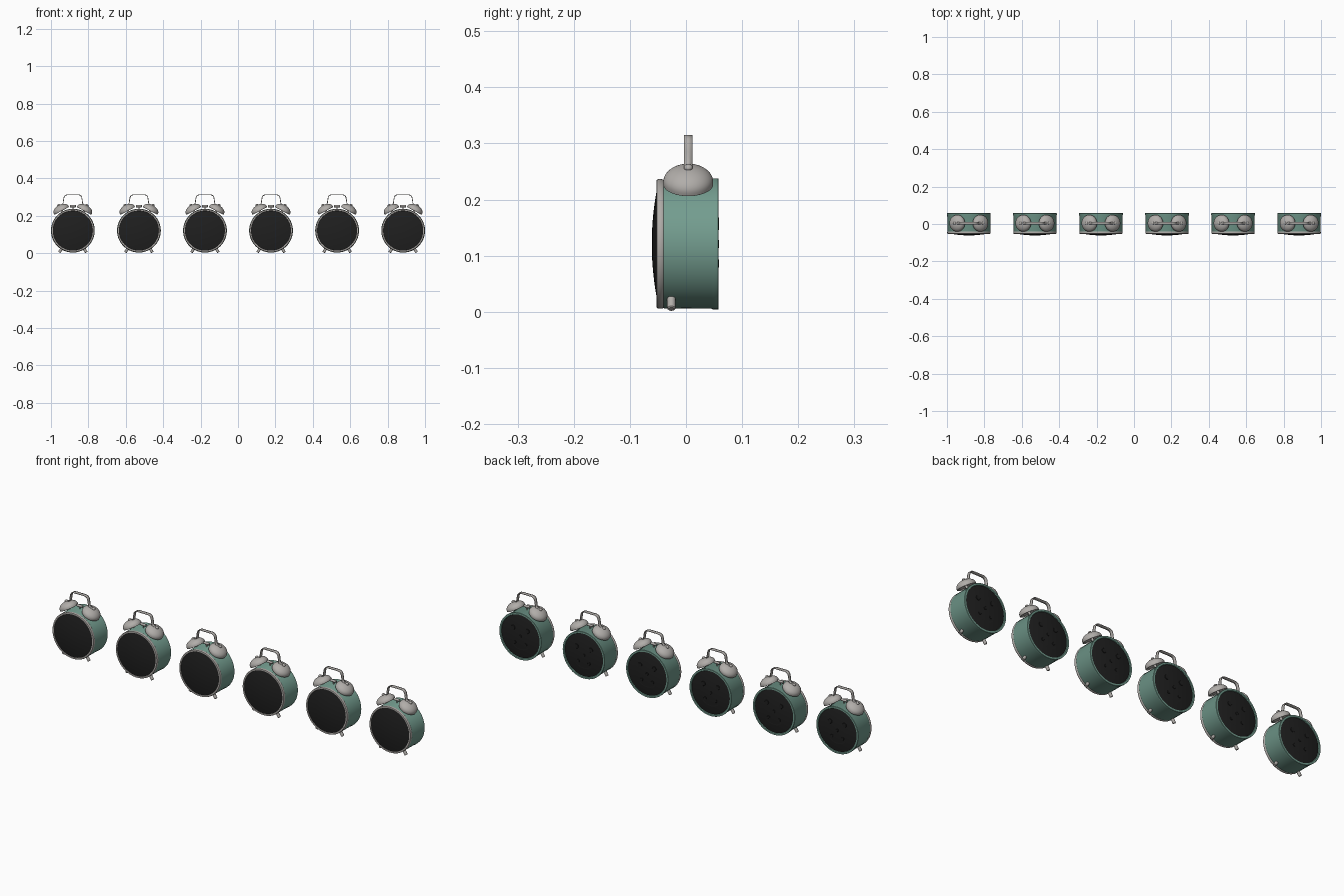
import bpy, bmesh, math
from mathutils import Matrix, Vector

if "Cube" in bpy.data.objects:
    bpy.data.objects.remove(bpy.data.objects["Cube"])


def material(name, rgb):
    m = bpy.data.materials.new(name)
    m.diffuse_color = (*rgb, 1)
    m.use_nodes = True
    m.node_tree.nodes["Principled BSDF"].inputs["Base Color"].default_value = m.diffuse_color
    return m


GREEN = material("sage green enamel", (0.17, 0.33, 0.27))
METAL = material("warm grey metal", (0.44, 0.42, 0.40))
BLACK = material("soft black", (0.014, 0.014, 0.014))
CZ = 0.121                      # height of the dial centre
parts = []


def finish(name, bm, mat, matrix=Matrix()):
    bmesh.ops.remove_doubles(bm, verts=bm.verts, dist=1e-6)
    bmesh.ops.recalc_face_normals(bm, faces=bm.faces)
    bm.transform(matrix)
    me = bpy.data.meshes.new(name)
    bm.to_mesh(me)
    bm.free()
    me.materials.append(mat)
    for p in me.polygons:
        p.use_smooth = True
    me.set_sharp_from_angle(angle=math.radians(35))
    ob = bpy.data.objects.new(name, me)
    bpy.context.collection.objects.link(ob)
    parts.append(ob)
    return ob


def lathe(name, profile, mat, matrix, n=64):
    """Spin (radius, height) points round the local z axis."""
    bm = bmesh.new()
    rings = []
    for r, h in profile:
        if r < 1e-6:
            rings.append([bm.verts.new((0, 0, h))] * n)
        else:
            rings.append([bm.verts.new((r * math.cos(2 * math.pi * i / n),
                                        r * math.sin(2 * math.pi * i / n), h)) for i in range(n)])
    for a, b in zip(rings, rings[1:]):
        for i in range(n):
            j = (i + 1) % n
            vs = list(dict.fromkeys((a[i], a[j], b[j], b[i])))
            if len(vs) > 2:
                bm.faces.new(vs)
    return finish(name, bm, mat, matrix)


def aim(pos, direction):
    q = Vector((0, 0, 1)).rotation_difference(Vector(direction))
    return Matrix.Translation(pos) @ q.to_matrix().to_4x4()


def rod(name, pos, direction, r, length, mat, n=16):
    b = min(r, length) * 0.25
    lathe(name, [(0, 0), (r, 0), (r, length - b), (r - b, length), (0, length)],
          mat, aim(pos, direction), n)


axis = aim((0, 0, CZ), (0, 1, 0))

# case with a rolled back rim
lathe("case", [(0.100, -0.043), (0.113, -0.043), (0.115, -0.038), (0.1155, 0.045),
               (0.117, 0.049), (0.117, 0.057), (0.116, 0.058), (0.108, 0.058),
               (0.106, 0.054)], GREEN, axis, 80)
# front bezel ring
lathe("bezel", [(0.108, -0.040), (0.114, -0.040), (0.1155, -0.043), (0.1155, -0.049),
                (0.114, -0.052), (0.111, -0.053), (0.107, -0.052), (0.105, -0.048)],
      METAL, axis, 80)
# domed dial
lathe("dial", [(0.107 * i / 8, -0.061 + 0.011 * (i / 8) ** 2) for i in range(9)], BLACK, axis, 80)
# back plate
lathe("back_plate", [(0.107, 0.054), (0.100, 0.0565), (0, 0.0565)], BLACK, axis, 80)

# knobs and dents on the back plate
for x, z, r in ((-0.04, 0.036, 0.011), (0.04, 0.036, 0.011), (0, 0, 0.007),
                (-0.03, -0.035, 0.007), (0.03, -0.035, 0.007)):
    rod("back_knob", (x, 0.056, CZ + z), (0, 1, 0), r, 0.003, BLACK, 24)

# curved speed slot plate
bm = bmesh.new()
pts = []
for i in range(13):
    a = math.radians(230 + 80 * i / 12)
    pts.append([bm.verts.new((r * math.cos(a), 0.0575, CZ + r * math.sin(a))) for r in (0.062, 0.067)])
for p, q in zip(pts, pts[1:]):
    bm.faces.new((p[0], p[1], q[1], q[0]))
finish("speed_slot", bm, BLACK)

for s in (-1, 1):
    # bell, tilted outwards
    d = Vector((s * 0.47, 0, 0.88)).normalized()
    base = Vector((s * 0.061, 0.004, 0.229))
    prof = [(0, 0.004), (0.041, 0.002), (0.043, -0.003), (0.0445, -0.002)]
    prof += [(0.0445 * math.cos(t * math.pi / 24), 0.003 + 0.028 * math.sin(t * math.pi / 24))
             for t in range(13)]
    lathe("bell", prof, METAL, aim(base, d), 48)
    # bell post and nut
    rod("bell_post", base - d * 0.022, d, 0.006, 0.03, METAL)
    top = base + d * 0.029
    lathe("bell_nut", [(0.008 * math.sin(t * math.pi / 8), -0.006 * math.cos(t * math.pi / 8))
                       for t in range(9)], METAL, aim(top + d * 0.003, d), 20)
    # front foot, pointing outwards from the case
    f = Vector((s * 0.53, 0, -0.85)).normalized()
    rod("foot", Vector((0, -0.026, CZ)) + f * 0.108, f, 0.0075, 0.029, METAL)

# hammer between the bells
rod("hammer_stem", (0, 0.004, 0.232), (0, 0, 1), 0.003, 0.022, METAL, 12)
rod("hammer_head", (-0.016, 0.004, 0.252), (1, 0, 0), 0.006, 0.032, METAL)

# carrying handle: flat strap from nut to nut
half = [(0.071, 0.256), (0.056, 0.262), (0.052, 0.268), (0.050, 0.285), (0.047, 0.300),
        (0.043, 0.307), (0.037, 0.311), (0.029, 0.313)]
path = [(-x, z) for x, z in half] + [(x, z) for x, z in reversed(half)]
bm = bmesh.new()
rows = [[bm.verts.new((x, y, z)) for y in (-0.004, 0.012)] for x, z in path]
for p, q in zip(rows, rows[1:]):
    bm.faces.new((p[0], p[1], q[1], q[0]))
strap = finish("handle", bm, METAL)
mod = strap.modifiers.new("thickness", 'SOLIDIFY')
mod.thickness = 0.004
mod.offset = 0

# repeat the clock six times in a row
for ob in list(parts):
    for k in range(6):
        o = ob if k == 0 else ob.copy()
        if k:
            bpy.context.collection.objects.link(o)
        o.location.x = -0.883 + k * 0.3532
